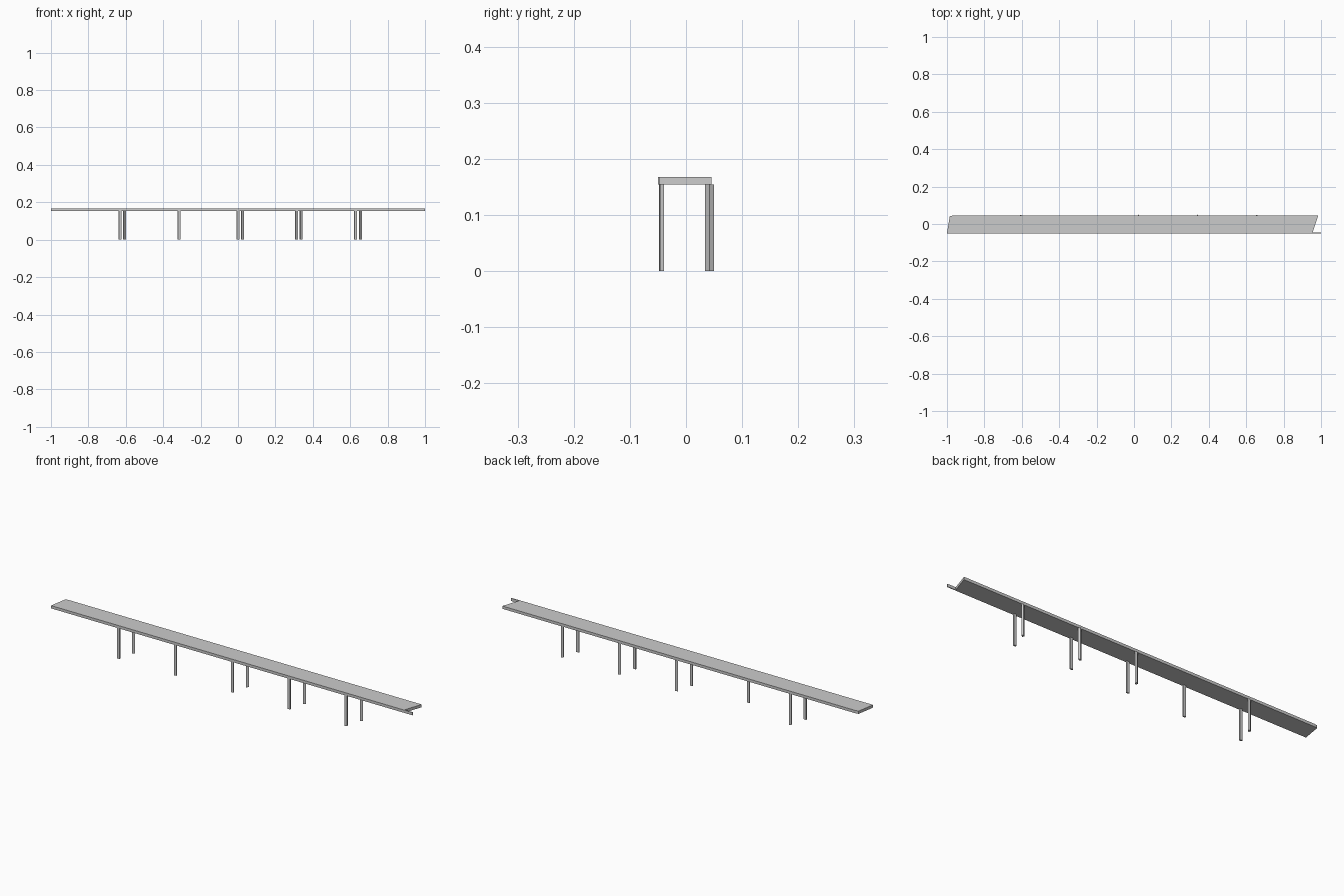
import bpy, bmesh

if "Cube" in bpy.data.objects:
    bpy.data.objects.remove(bpy.data.objects["Cube"])

Z_LOW, Z_TOP = 0.154, 0.168


def prism(name, outline, z0, z1):
    """Extrude a counter-clockwise XY outline from z0 to z1."""
    bm = bmesh.new()
    low = [bm.verts.new((x, y, z0)) for x, y in outline]
    top = [bm.verts.new((x, y, z1)) for x, y in outline]
    bm.faces.new(low[::-1])
    bm.faces.new(top)
    n = len(outline)
    for i in range(n):
        j = (i + 1) % n
        bm.faces.new((low[i], low[j], top[j], top[i]))
    mesh = bpy.data.meshes.new(name)
    bm.to_mesh(mesh)
    bm.free()
    obj = bpy.data.objects.new(name, mesh)
    bpy.context.collection.objects.link(obj)
    return obj


# Deck slab with skewed ends and a thin front edge running past the right end
prism("deck", [(-1, -0.05), (1, -0.05), (1, -0.046), (0.955, -0.046),
               (0.985, 0.045), (-0.968, 0.045), (-0.985, 0.042)], Z_LOW, Z_TOP)

# Front row of posts
for i, x in enumerate((-0.631, -0.316, -0.001, 0.313, 0.628)):
    prism(f"front_post_{i + 1}",
          [(x - 0.008, -0.044), (x - 0.004, -0.048), (x + 0.008, -0.046),
           (x + 0.007, -0.039), (x - 0.007, -0.039)], 0, Z_LOW)

# Back row of posts, turned on the diagonal; the second bay has none
for i, x in enumerate((-0.607, 0.023, 0.338, 0.655)):
    prism(f"back_post_{i + 1}",
          [(x - 0.008, 0.043), (x - 0.003, 0.034), (x + 0.008, 0.042),
           (x + 0.003, 0.05)], 0, Z_LOW)
